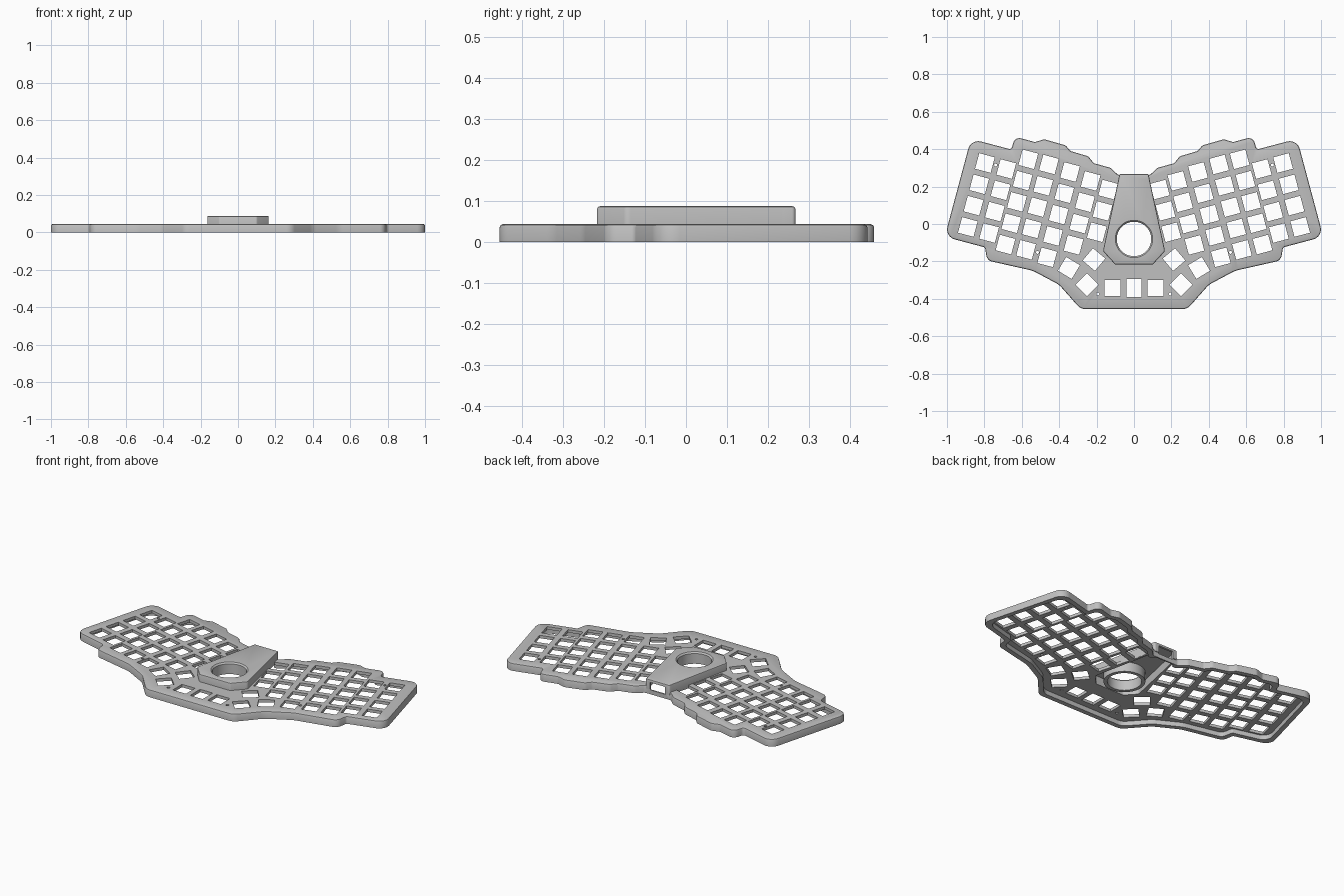
import bpy, bmesh, math
from mathutils import Vector, Matrix

if "Cube" in bpy.data.objects:
    bpy.data.objects.remove(bpy.data.objects["Cube"])

grey = bpy.data.materials.new("case_grey")
grey.diffuse_color = (0.53, 0.53, 0.53, 1)
grey.use_nodes = True
grey.node_tree.nodes["Principled BSDF"].inputs["Base Color"].default_value = grey.diffuse_color


def mirrored(half):
    """Close a right-half outline (front to back) into a symmetric loop."""
    return half + [(-x, y, r) for x, y, r in reversed(half)]


def offset(pts, d):
    """Move an anticlockwise loop inward by d, mitring the corners."""
    out = []
    for i, p in enumerate(pts):
        p = Vector(p[:2])
        a = (p - Vector(pts[i - 1][:2])).normalized()
        b = (Vector(pts[(i + 1) % len(pts)][:2]) - p).normalized()
        n1, n2 = Vector((-a.y, a.x)), Vector((-b.y, b.x))
        q = p + (n1 + n2) * d / max(0.3, 1 + n1.dot(n2))
        out.append((q.x, q.y) + tuple(pts[i][2:]))
    return out


def rounded(pts, steps=6):
    """Replace each corner (x, y, radius) by an arc."""
    out = []
    for i, (x, y, r) in enumerate(pts):
        p = Vector((x, y))
        u = Vector(pts[i - 1][:2]) - p
        v = Vector(pts[(i + 1) % len(pts)][:2]) - p
        half = u.angle(v) / 2
        c_len = min(r / math.tan(half), 0.48 * u.length, 0.48 * v.length)
        rad = c_len * math.tan(half)
        u.normalize()
        v.normalize()
        c = p + (u + v).normalized() * (rad / math.sin(half))
        s, e = p + u * c_len - c, p + v * c_len - c
        turn = math.atan2(s.x * e.y - s.y * e.x, s.dot(e))
        for k in range(steps + 1):
            q = c + Matrix.Rotation(turn * k / steps, 2) @ s
            out.append((q.x, q.y))
    return out


def make(name, rings):
    """Skin a stack of (loop, z) rings and cap both ends."""
    bm = bmesh.new()
    loops = [[bm.verts.new((p[0], p[1], z)) for p in pts] for pts, z in rings]
    n = len(loops[0])
    for lo, hi in zip(loops, loops[1:]):
        for i in range(n):
            j = (i + 1) % n
            bm.faces.new((lo[i], lo[j], hi[j], hi[i]))
    bm.faces.new(loops[0][::-1])
    bm.faces.new(loops[-1])
    bmesh.ops.recalc_face_normals(bm, faces=bm.faces)
    me = bpy.data.meshes.new(name)
    bm.to_mesh(me)
    bm.free()
    me.materials.append(grey)
    ob = bpy.data.objects.new(name, me)
    bpy.context.collection.objects.link(ob)
    return ob


def filleted(pts, z0, z1, f):
    return [(pts, z0), (pts, z1 - f), (offset(pts, 0.3 * f), z1 - 0.3 * f),
            (offset(pts, f), z1)]


def extent(me):
    xs = [v.co.x for v in me.vertices]
    ys = [v.co.y for v in me.vertices]
    return (max(xs) - min(xs)) + (max(ys) - min(ys)) if xs else 0


def cut(ob, cutters):
    """Subtract cutters one by one, with a second solver as a fallback."""
    bpy.context.view_layer.objects.active = ob
    for c in cutters:
        size, backup = extent(ob.data), ob.data.copy()
        for solver in ('EXACT', 'MANIFOLD'):
            m = ob.modifiers.new("cut", 'BOOLEAN')
            m.operation, m.solver, m.object = 'DIFFERENCE', solver, c
            try:
                bpy.ops.object.modifier_apply(modifier=m.name)
            except RuntimeError:
                ob.modifiers.clear()
            if abs(extent(ob.data) - size) < 0.01:
                break
            ob.data = backup.copy()


def square(x, y, deg, w=0.086, h=0.086):
    rot = Matrix.Rotation(math.radians(deg), 2)
    return [tuple(Vector((x, y)) + rot @ Vector((sx * w / 2, sy * h / 2)))
            for sx, sy in ((-1, -1), (1, -1), (1, 1), (-1, 1))]


def circle(x, y, r, n):
    return [(x + r * math.cos(2 * math.pi * i / n),
             y + r * math.sin(2 * math.pi * i / n)) for i in range(n)]


# Outlines as right halves: x, y, corner radius
case_outline = mirrored([
    (0.285, -0.455, 0.06), (0.40, -0.325, 0.12), (0.54, -0.25, 0.15),
    (0.785, -0.195, 0.04), (0.797, -0.125, 0.015), (1.012, -0.068, 0.055),
    (0.872, 0.455, 0.055), (0.655, 0.398, 0.015), (0.637, 0.467, 0.045),
    (0.53, 0.438, 0.03), (0.48, 0.453, 0.03), (0.365, 0.42, 0.03),
    (0.34, 0.39, 0.02), (0.245, 0.362, 0.03), (0.215, 0.325, 0.02),
    (0.125, 0.30, 0.03), (0.085, 0.262, 0.02)])
pod_outline = mirrored([
    (0.10, -0.217, 0.015), (0.166, -0.145, 0.02),
    (0.084, 0.235, 0.02), (0.078, 0.267, 0.01)])

# Key positions: columns as top key x, y and key count
columns = [(0.797, 0.326, 4), (0.683, 0.294, 4), (0.565, 0.346, 5),
           (0.455, 0.318, 5), (0.342, 0.278, 5), (0.232, 0.230, 4),
           (0.138, 0.184, 3)]
keys = [(x + 0.0305 * k, y - 0.114 * k, 15)
        for x, y, n in columns for k in range(n)]
keys += [(0.348, -0.235, 31), (0.214, -0.19, 40), (0.251, -0.325, 45),
         (0.114, -0.342, 0)]
screws = [(0.74, 0.315), (0.516, -0.152), (0.193, -0.374)]

# Cutters
LOW, HIGH = -0.1, 0.2
hole_loops = [square(0, -0.342, 0, 0.082, 0.094)]
for s in (1, -1):
    hole_loops += [square(s * x, y, s * a) for x, y, a in keys]
    hole_loops += [circle(s * x, y, 0.008, 12) for x, y in screws]
holes = [make("hole_cutter", [(q, LOW), (q, HIGH)]) for q in hole_loops]
pod_inner = rounded(offset(pod_outline, 0.013))
pod_cavity = make("pod_cavity_cutter", [(pod_inner, LOW), (pod_inner, 0.077)])
slot = square(0, 0.265, 0, 0.10, 0.08)
port = make("port_cutter", [(slot, 0.025), (slot, 0.072)])
BALL = (0, -0.08)
ball = make("ball_cutter", [(circle(*BALL, 0.092, 64), LOW),
                            (circle(*BALL, 0.092, 64), 0.08),
                            (circle(*BALL, 0.108, 64), 0.096)])

# Hollow case with key plate
inner = rounded(offset(case_outline, 0.028))
case = make("keyboard_case", [(inner, 0.027), (inner, 0)]
            + filleted(rounded(case_outline), 0, 0.044, 0.008))
cut(case, [pod_cavity, port] + holes)

# Raised trackball housing with rear port
pod = make("trackball_housing",
           filleted(rounded(pod_outline), 0.03, 0.088, 0.007))
cut(pod, [pod_cavity, port, ball])

# Sleeve around the ball opening
sleeve = make("ball_sleeve", [(circle(*BALL, 0.112, 64), 0.02),
                              (circle(*BALL, 0.112, 64), 0.079)])
cut(sleeve, [ball])

for c in holes + [pod_cavity, port, ball]:
    bpy.data.objects.remove(c)

for ob in (case, pod, sleeve):
    bpy.ops.object.select_all(action='DESELECT')
    ob.select_set(True)
    bpy.context.view_layer.objects.active = ob
    bpy.ops.object.shade_smooth_by_angle(angle=math.radians(30))
